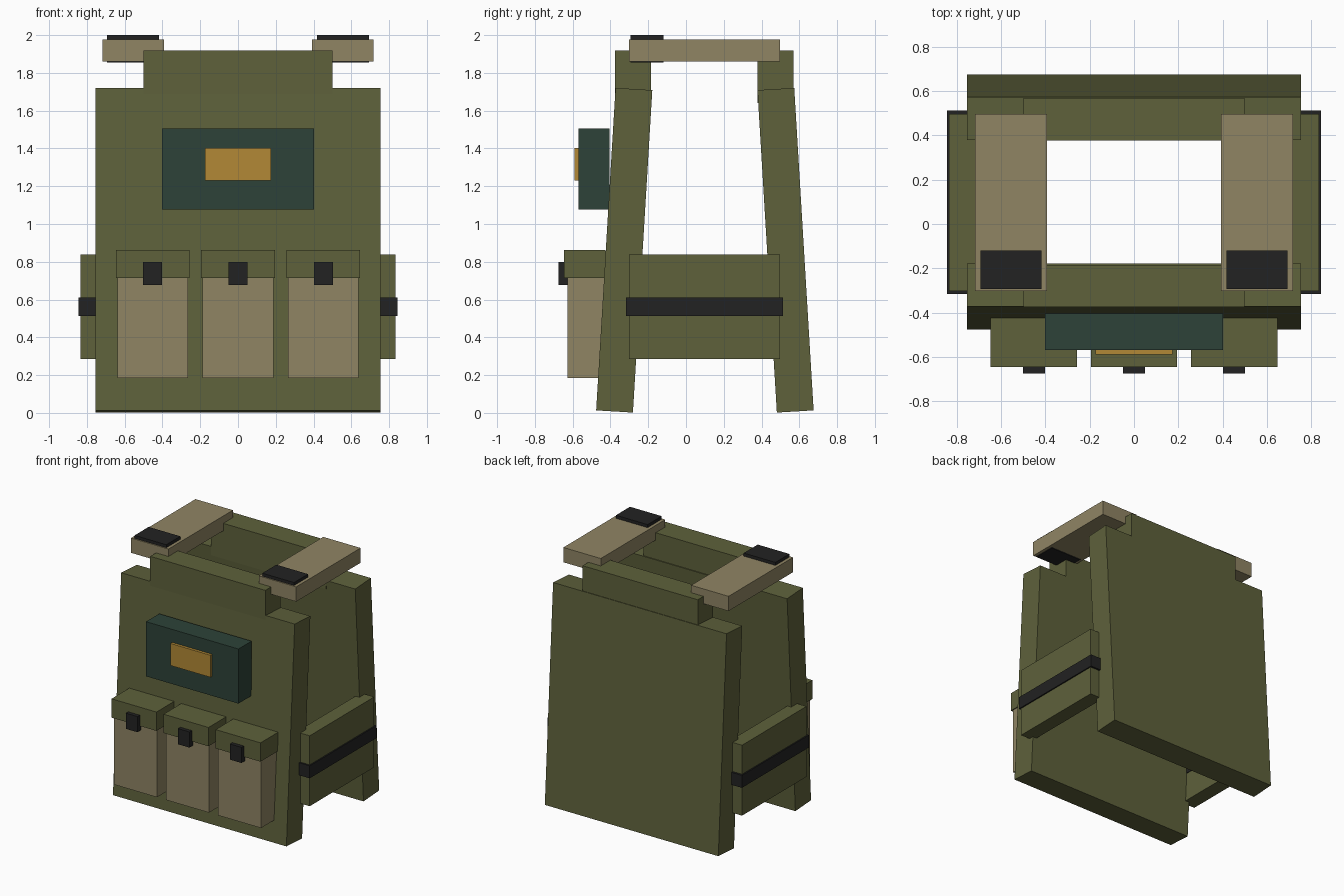
import bpy
import math

cube = bpy.data.objects.get("Cube")
if cube:
    bpy.data.objects.remove(cube)


def material(name, rgb):
    """Flat material from 0-255 sRGB values."""
    linear = []
    for c in rgb:
        c /= 255
        linear.append(c / 12.92 if c <= 0.04045 else ((c + 0.055) / 1.055) ** 2.4)
    mat = bpy.data.materials.new(name)
    mat.use_nodes = True
    mat.diffuse_color = (*linear, 1)
    bsdf = next(n for n in mat.node_tree.nodes if n.type == 'BSDF_PRINCIPLED')
    bsdf.inputs["Base Color"].default_value = (*linear, 1)
    bsdf.inputs["Roughness"].default_value = 0.9
    return mat


olive = material("olive cloth", (94, 97, 59))
tan = material("tan canvas", (144, 133, 100))
teal = material("dark teal patch", (45, 66, 56))
gold = material("gold label", (178, 137, 54))
black = material("black plastic", (34, 34, 34))


def box(name, x, y, z, mat, tilt=0):
    """Box from (low, high) extents, optionally tilted about the x axis."""
    spans = (x, y, z)
    bpy.ops.mesh.primitive_cube_add(size=1, location=[(a + b) / 2 for a, b in spans])
    obj = bpy.context.object
    obj.name = name
    obj.scale = [b - a for a, b in spans]
    obj.rotation_euler.x = tilt
    obj.data.materials.append(mat)
    return obj


def around(centre, width):
    return (centre - width / 2, centre + width / 2)


# Front and back panels lean together; the neck pieces stand upright on top
lean = math.radians(3.44)
for name, y, neck_y, tilt in (("front", -0.327, -0.28, -lean),
                              ("back", 0.527, 0.473, lean)):
    box(name + "_panel", around(0, 1.507), around(y, 0.195),
        around(0.861, 1.71), olive, tilt)
    box(name + "_neck", around(0, 1.0), around(neck_y, 0.19), (1.64, 1.918), olive)

# Shoulder straps and side belts, one of each per side
for side, s in (("left", 1), ("right", -1)):
    box(side + "_shoulder_strap", around(s * 0.555, 0.325), (-0.303, 0.497),
        (1.86, 1.976), tan)
    box(side + "_shoulder_buckle", around(s * 0.555, 0.275), (-0.294, -0.12),
        (1.855, 2.0), black)
    box(side + "_side_belt", around(s * 0.777, 0.116), (-0.303, 0.497),
        (0.285, 0.838), olive)
    box(side + "_side_band", around(s * 0.78, 0.13), (-0.317, 0.513),
        (0.512, 0.61), black)

# Chest patch with its label
box("chest_patch", around(0, 0.803), (-0.568, -0.405), (1.076, 1.505), teal)
box("chest_label", around(0, 0.347), (-0.59, -0.56), (1.23, 1.403), gold)

# Row of three pouches with flaps and clips
for name, x in (("right", -0.452), ("middle", 0), ("left", 0.452)):
    box(name + "_pouch", around(x, 0.374), (-0.627, -0.42), (0.185, 0.75), tan)
    box(name + "_pouch_flap", around(x, 0.39), (-0.645, -0.425), (0.715, 0.863), olive)
    box(name + "_pouch_clip", around(x, 0.1), (-0.674, -0.62), (0.677, 0.8), black)
